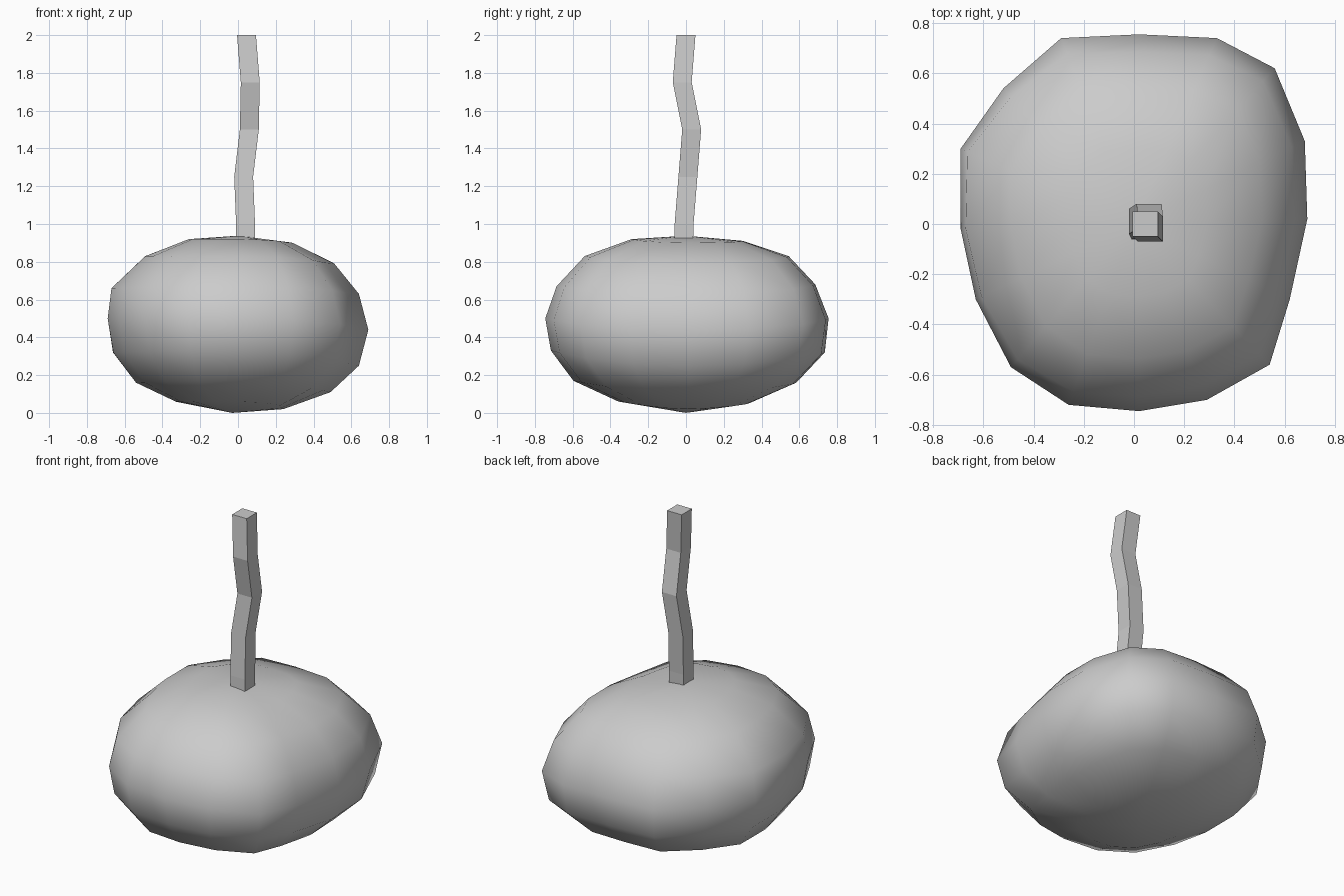
import bpy, bmesh, math

if "Cube" in bpy.data.objects:
    bpy.data.objects.remove(bpy.data.objects["Cube"])


def make_object(name, rings, top, bottom, smooth):
    """Skin stacked rings; cap with pole points, or flat faces if no pole."""
    bm = bmesh.new()
    loops = [[bm.verts.new(p) for p in ring] for ring in rings]
    n = len(loops[0])
    for a, b in zip(loops, loops[1:]):
        for i in range(n):
            k = (i + 1) % n
            bm.faces.new((a[i], b[i], b[k], a[k]))
    for loop, pole in ((loops[0], top), (loops[-1], bottom)):
        if pole is None:
            bm.faces.new(loop)
        else:
            v = bm.verts.new(pole)
            for i in range(n):
                bm.faces.new((v, loop[i], loop[(i + 1) % n]))
    bmesh.ops.recalc_face_normals(bm, faces=bm.faces)
    for f in bm.faces:
        f.smooth = smooth
    me = bpy.data.meshes.new(name)
    bm.to_mesh(me)
    bm.free()
    ob = bpy.data.objects.new(name, me)
    bpy.context.collection.objects.link(ob)
    return ob


# Lumpy body: plan outline (counter-clockwise from +x)
outline = [(.69, .02), (.68, .33), (.56, .62), (.33, .74),
           (.02, .755), (-.29, .74), (-.52, .54), (-.69, .30),
           (-.69, -.02), (-.63, -.30), (-.49, -.57), (-.26, -.72),
           (.02, -.745), (.29, -.70), (.54, -.56), (.62, -.30)]

# Side profiles (distance from axis, height), top to bottom
east = [(.29, .90), (.51, .79), (.64, .63), (.69, .44), (.64, .25), (.49, .11), (.24, .02)]
north = [(.30, .91), (.54, .83), (.68, .68), (.75, .50), (.73, .32), (.58, .16), (.33, .05)]
west = [(.26, .92), (.49, .83), (.67, .66), (.69, .50), (.66, .32), (.54, .16), (.33, .06)]
south = [(.29, .92), (.54, .83), (.69, .67), (.75, .50), (.72, .33), (.60, .17), (.36, .06)]
profiles = [east, north, west, south]

# Blend neighbouring profiles around the outline
rings = []
for j in range(7):
    ring = []
    for i, (x, y) in enumerate(outline):
        q, step = divmod(i, 4)
        t = math.sin(step * math.pi / 8) ** 2
        a, b = profiles[q], profiles[(q + 1) % 4]
        scale = (1 - t) * a[j][0] / a[3][0] + t * b[j][0] / b[3][0]
        z = (1 - t) * a[j][1] + t * b[j][1]
        ring.append((x * scale, y * scale, z))
    rings.append(ring)
make_object("body", rings, (0, 0, .938), (-.03, 0, 0), True)

# Crooked square stem
path = [(.045, 0, 2), (.065, -.02, 1.75), (.06, .03, 1.5),
        (.03, .01, 1.25), (.04, -.01, 1.0), (.04, -.015, .8)]
h = .05
corners = [(h, h), (-h, h), (-h, -h), (h, -h)]
make_object("stem", [[(x + dx, y + dy, z) for dx, dy in corners] for x, y, z in path],
            None, None, False)
